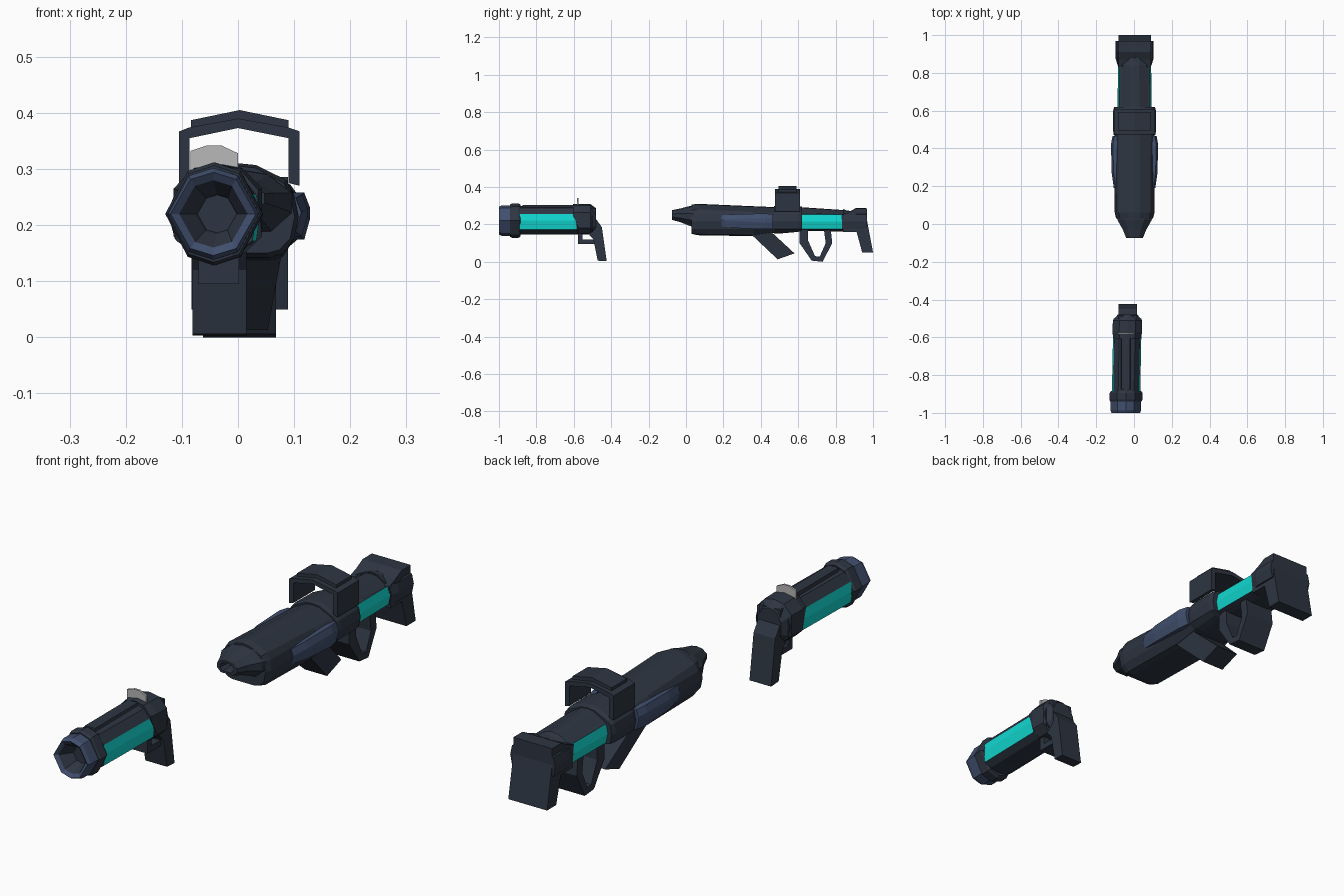
import bpy, bmesh

if "Cube" in bpy.data.objects:
    bpy.data.objects.remove(bpy.data.objects["Cube"])


def material(name, rgb):
    m = bpy.data.materials.new(name)
    m.diffuse_color = (*rgb, 1)
    m.use_nodes = True
    m.node_tree.nodes["Principled BSDF"].inputs["Base Color"].default_value = m.diffuse_color
    return m


DARK = material("dark gunmetal", (0.027, 0.036, 0.054))
BLUE = material("slate blue", (0.052, 0.078, 0.155))
CYAN = material("glowing cyan", (0.006, 0.68, 0.63))
GREY = material("light grey", (0.48, 0.48, 0.49))


def finish(name, bm, mats, rule=None):
    bmesh.ops.recalc_face_normals(bm, faces=bm.faces)
    if rule:
        for f in bm.faces:
            f.material_index = rule(f.calc_center_median())
    me = bpy.data.meshes.new(name)
    bm.to_mesh(me)
    bm.free()
    for m in mats:
        me.materials.append(m)
    ob = bpy.data.objects.new(name, me)
    bpy.context.collection.objects.link(ob)
    return ob


def loft(name, rings, mats, rule=None):
    """Skin a list of equal-length 3D rings and cap both ends."""
    bm = bmesh.new()
    vs = [[bm.verts.new(p) for p in r] for r in rings]
    n = len(vs[0])
    for a, b in zip(vs, vs[1:]):
        for i in range(n):
            j = (i + 1) % n
            bm.faces.new((a[i], a[j], b[j], b[i]))
    bm.faces.new(vs[0])
    bm.faces.new(vs[-1])
    return finish(name, bm, mats, rule)


def side_profile(name, pts, hw, cx=0.0, mat=DARK):
    """Extrude a (y, z) outline across x."""
    return loft(name, [[(cx + s * hw, y, z) for y, z in pts] for s in (-1, 1)], [mat])


def front_profile(name, pts, y0, y1, mat=DARK):
    """Extrude an (x, z) outline along y."""
    return loft(name, [[(x, y, z) for x, z in pts] for y in (y0, y1)], [mat])


def mirrored(half, y, cx=0.0, cz=0.0):
    """Half section from top centre to bottom centre -> full ring."""
    full = half + [(-x, z) for x, z in half[-2:0:-1]]
    return [(cx + x, y, cz + z) for x, z in full]


# ---------------------------------------------------------------- pistol
def pistol_x(y):
    return -0.044 + (y + 1) * 0.019  # the pistol lies slightly turned


PZ = 0.22


def octagon(y, w, h, back=None):
    half = [(0, h), (w * .54, h * .83), (w, 0), (w * .54, -h * .83), (0, -h)]
    return mirrored(half, y, pistol_x(y if back is None else back), PZ)


# muzzle with a recessed glowing core
loft("pistol_muzzle",
     [octagon(-.93, .081, .082), octagon(-.985, .081, .082), octagon(-1, .076, .074),
      octagon(-.99, .061, .060), octagon(-.95, .038, .037, -.7), octagon(-.9, .024, .021, -.4)],
     [BLUE, DARK, CYAN],
     lambda c: 2 if c.y > -.905 and c.y < -.895 else
     1 if abs(c.x - pistol_x(c.y)) < .052 and abs(c.z - PZ) < .052 and c.y > -.985
     and (c.x - pistol_x(c.y)) ** 2 + (c.z - PZ) ** 2 < .0031 else 0)
loft("pistol_collar", [octagon(-.94, .083, .086), octagon(-.93, .087, .092),
                       octagon(-.895, .087, .092), octagon(-.885, .08, .085)], [DARK])

# barrel with cyan side cells
barrel = [(0, .078), (.042, .068), (.068, .035), (.075, 0), (.068, -.048), (.042, -.066), (0, -.074)]
loft("pistol_barrel", [mirrored(barrel, y, pistol_x(y), PZ) for y in (-.89, -.585, -.5)],
     [DARK, CYAN],
     lambda c: int(abs(c.x - pistol_x(c.y)) > .062 and c.y < -.6))
front_profile("pistol_top_rib", [(-.07, .28), (-.066, .304), (-.022, .304), (-.016, .28)], -.875, -.6)


# rear housing
def housing(y, w, t, b):
    half = [(0, t), (w * .55, t - .008), (w, t - .045), (w, b + .03), (w * .6, b), (0, b)]
    return mirrored(half, y, pistol_x(y))


loft("pistol_housing", [housing(-.605, .072, .308, .225), housing(-.575, .079, .31, .15),
                        housing(-.51, .077, .308, .15), housing(-.48, .052, .285, .16)], [DARK])
side_profile("pistol_grip", [(-.54, .29), (-.485, .285), (-.482, .23), (-.45, .185), (-.424, .003),
                             (-.472, .006), (-.495, .12), (-.54, .17)], .048, -.033)
side_profile("pistol_trigger_guard", [(-.577, .18), (-.577, .095), (-.48, .095), (-.48, .118),
                                      (-.553, .118), (-.553, .18)], .036, -.034)
front_profile("pistol_sight", [(-.085, .295), (-.085, .332), (-.055, .342), (-.03, .342),
                               (0, .328), (0, .295), (-.04, .302)], -.583, -.575, GREY)


# ---------------------------------------------------------------- rifle
def hull(y, w, t, b):
    half = [(0, t), (w * .28, t - .003), (w * .8, t - .03), (w - .008, .252), (w, .215),
            (w - .008, .176), (w * .72, b + .006), (w * .5, b), (0, b)]
    return mirrored(half, y, .003)


loft("rifle_front_body", [hull(.03, .098, .305, .15), hull(.06, .105, .31, .142),
                          hull(.36, .106, .297, .137), hull(.48, .106, .292, .155)], [DARK])
loft("rifle_middle_band", [hull(.47, .11, .298, .152), hull(.49, .113, .302, .15),
                           hull(.6, .113, .3, .16), hull(.62, .108, .294, .165)], [DARK])
loft("rifle_rear_body", [hull(.61, .09, .292, .166), hull(.835, .088, .277, .162),
                         hull(.88, .088, .272, .162)], [DARK, CYAN],
     lambda c: int(abs(c.x - .003) > .08 and .17 < c.z < .255 and c.y < .8))


# tapered nose with hollow tip
def nose(y, w, t, b):
    d = t - b
    half = [(0, t), (w * .55, t - d * .08), (w, t - d * .38), (w, b + d * .3), (w * .6, b), (0, b)]
    return mirrored(half, y, .003)


loft("rifle_nose", [nose(.04, .095, .3, .185), nose(.02, .09, .298, .192), nose(-.03, .062, .285, .212),
                    nose(-.075, .044, .276, .224), nose(-.075, .03, .268, .232),
                    nose(-.03, .024, .264, .236)], [DARK])

# bulging blue side grips
for side, tag in ((1, "right"), (-1, "left")):
    rings = [[(.003 + side * x, y, z) for x, z in
              ((.09, t), (w - .01, t), (w, t - .026), (w, b + .036), (w - .01, b), (.09, b))]
             for y, w, t, b in ((.19, .11, .248, .188), (.27, .121, .255, .18),
                                (.42, .125, .258, .174), (.465, .117, .255, .176))]
    loft("rifle_side_grip_" + tag, rings, [BLUE])

# carry arch: legs and peaked roof
arch = [(.11, .27), (.11, .367), (.09, .374), (0, .39), (-.087, .374), (-.105, .367), (-.105, .27),
        (-.086, .275), (-.086, .355), (0, .373), (.09, .355), (.09, .275)]
front_profile("rifle_carry_arch", arch, .475, .61)
roof = [(.09, .368), (.09, .387), (.003, .405), (-.084, .387), (-.084, .368), (.003, .385)]
front_profile("rifle_arch_roof", roof, .495, .592)

# slanted foregrip, tapered toward its foot
foot = [(.345, .15), (.49, .013), (.58, .045), (.45, .165)]
grip = [.075, .05, .05, .075]
loft("rifle_foregrip", [[(.003 + s * w, y, z) for (y, z), w in zip(foot, grip)] for s in (-1, 1)], [DARK])

# open loop handle
side_profile("rifle_loop_handle",
             [(.607, .19), (.607, .1), (.672, .006), (.73, 0), (.782, .1), (.772, .19),
              (.735, .19), (.747, .1), (.715, .028), (.69, .03), (.652, .115), (.652, .19)], .065, .003)

# stock
side_profile("rifle_stock", [(.83, .25), (.87, .265), (.91, .286), (.968, .286), (.968, .22), (1, .05),
                             (.942, .05), (.912, .16), (.84, .16)], .086, .003)
loft("rifle_stock_pad", [hull(.84, .09, .282, .165), hull(.875, .1, .268, .17),
                         hull(.91, .1, .288, .168), hull(.968, .1, .286, .17)], [DARK])
